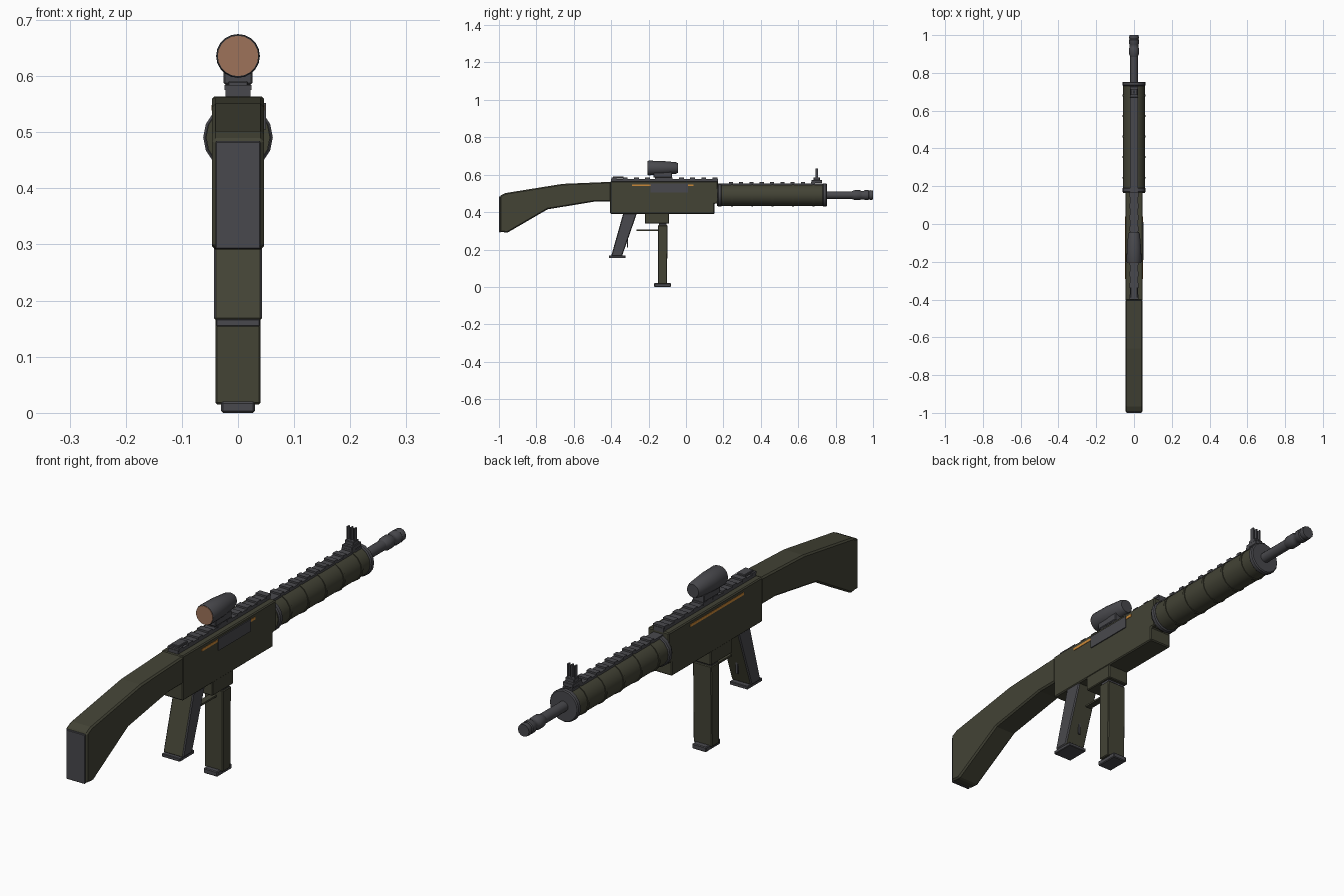
import bpy, bmesh, math

if "Cube" in bpy.data.objects:
    bpy.data.objects.remove(bpy.data.objects["Cube"])


def material(name, rgb):
    m = bpy.data.materials.new(name)
    m.diffuse_color = (*rgb, 1)
    m.use_nodes = True
    m.node_tree.nodes["Principled BSDF"].inputs["Base Color"].default_value = m.diffuse_color
    return m


OLIVE = material("olive", (0.056, 0.056, 0.036))
METAL = material("gunmetal", (0.066, 0.066, 0.074))
AMBER = material("amber", (0.60, 0.25, 0.04))
LENS = material("copper_lens", (0.34, 0.17, 0.10))


def finish(bm, name, mat, bevel=0.0, smooth=False):
    bmesh.ops.recalc_face_normals(bm, faces=bm.faces[:])
    me = bpy.data.meshes.new(name)
    bm.to_mesh(me)
    bm.free()
    ob = bpy.data.objects.new(name, me)
    bpy.context.collection.objects.link(ob)
    me.materials.append(mat)
    if bevel:
        mod = ob.modifiers.new("edge", 'BEVEL')
        mod.width = bevel
        mod.segments = 1
        mod.limit_method = 'ANGLE'
    if smooth:
        bpy.ops.object.select_all(action='DESELECT')
        ob.select_set(True)
        bpy.context.view_layer.objects.active = ob
        bpy.ops.object.shade_smooth_by_angle(angle=math.radians(35))
    return ob


def slab(name, pts, half, mat, bevel=0.0, x=0.0):
    """Side profile of (y, z) points, extruded across x."""
    bm = bmesh.new()
    a = [bm.verts.new((x - half, y, z)) for y, z in pts]
    b = [bm.verts.new((x + half, y, z)) for y, z in pts]
    bm.faces.new(a)
    bm.faces.new(b[::-1])
    for i in range(len(pts)):
        j = (i + 1) % len(pts)
        bm.faces.new((a[i], a[j], b[j], b[i]))
    return finish(bm, name, mat, bevel)


def box(name, y0, y1, z0, z1, half, mat, bevel=0.0, x=0.0):
    return slab(name, [(y0, z0), (y1, z0), (y1, z1), (y0, z1)], half, mat, bevel, x)


def lathe(name, prof, z, mat, n=16):
    """(y, radius) profile turned about an axis along y."""
    bm = bmesh.new()
    rings = [[bm.verts.new((r * math.cos(2 * math.pi * k / n), y,
                            z + r * math.sin(2 * math.pi * k / n)))
              for k in range(n)] for y, r in prof]
    for p, q in zip(rings, rings[1:]):
        for k in range(n):
            j = (k + 1) % n
            bm.faces.new((p[k], p[j], q[j], q[k]))
    bm.faces.new(rings[0])
    bm.faces.new(rings[-1])
    return finish(bm, name, mat, smooth=True)


# stock and butt plate
slab("stock", [(-0.995, 0.295), (-0.955, 0.29), (-0.74, 0.415), (-0.49, 0.456),
               (-0.40, 0.456), (-0.40, 0.562), (-0.66, 0.551), (-0.965, 0.502),
               (-0.995, 0.487)], 0.046, OLIVE, 0.006)
box("butt_plate", -1.0, -0.99, 0.292, 0.484, 0.040, METAL, 0.002)

# receiver
slab("receiver", [(-0.405, 0.39), (0.152, 0.39), (0.152, 0.445), (0.17, 0.445),
                  (0.17, 0.564), (-0.405, 0.564)], 0.046, OLIVE, 0.004)
box("magazine_well", -0.22, -0.09, 0.338, 0.395, 0.044, OLIVE, 0.003)
box("ejection_port", -0.19, 0.01, 0.505, 0.552, 0.003, METAL, x=0.0468)
for side, x in (("right", 0.046), ("left", -0.046)):
    box(side + "_stripe", -0.29, 0.04, 0.539, 0.549, 0.0015, AMBER, x=x)

# receiver rail with teeth, rear sight
box("receiver_rail", -0.40, 0.17, 0.56, 0.577, 0.022, METAL)
for i in range(10):
    y = -0.385 + i * 0.06
    box("receiver_rail_tooth", y - 0.013, y + 0.013, 0.575, 0.584, 0.024, METAL)
box("rear_sight", -0.39, -0.335, 0.58, 0.591, 0.018, METAL, 0.002)

# handguard with bands and rail
AXIS = 0.491
lathe("handguard", [(0.165, 0.057), (0.745, 0.057)], AXIS, OLIVE)
for i in range(5):
    y = 0.245 + i * 0.109
    lathe("handguard_band", [(y - 0.005, 0.060), (y + 0.005, 0.060)], AXIS, OLIVE)
for y in (0.180, 0.742):
    lathe("end_collar", [(y - 0.011, 0.058), (y - 0.007, 0.062), (y + 0.007, 0.062),
                         (y + 0.011, 0.058)], AXIS, METAL)
box("handguard_rail", 0.17, 0.73, 0.54, 0.553, 0.021, METAL)
for i in range(9):
    y = 0.24 + i * 0.055
    box("handguard_rail_tooth", y - 0.011, y + 0.011, 0.55, 0.560, 0.022, METAL)

# barrel and slotted muzzle
lathe("barrel", [(0.74, 0.020), (0.92, 0.020)], AXIS, METAL, 12)
lathe("muzzle", [(0.885, 0.020), (0.90, 0.026), (0.93, 0.026), (0.935, 0.023),
                 (0.95, 0.023), (0.955, 0.026), (0.975, 0.026), (0.979, 0.023),
                 (0.985, 0.026), (1.0, 0.024)], AXIS, METAL, 12)

# front sight
box("front_sight_base", 0.67, 0.728, 0.555, 0.572, 0.022, METAL, 0.002)
box("front_sight_block", 0.682, 0.716, 0.57, 0.586, 0.019, METAL, 0.002)
for x in (-0.015, 0, 0.015):
    box("front_sight_post", 0.692, 0.707, 0.584, 0.634, 0.003, METAL, x=x)

# scope
lathe("scope_body", [(-0.205, 0.037), (-0.200, 0.039), (-0.13, 0.038),
                     (-0.055, 0.031), (-0.042, 0.025)], 0.636, METAL, 20)
lathe("scope_lens", [(-0.207, 0.036), (-0.200, 0.036)], 0.636, LENS, 20)
box("scope_clamp", -0.165, -0.075, 0.570, 0.588, 0.022, METAL)
box("scope_mount", -0.175, -0.075, 0.585, 0.615, 0.026, METAL, 0.003)

# pistol grip, metal cheeks on both sides
grip = slab("pistol_grip", [(-0.400, 0.165), (-0.342, 0.165), (-0.262, 0.395),
                            (-0.335, 0.395)], 0.043, OLIVE, 0.004)
grip.data.materials.append(METAL)
for f in grip.data.polygons:
    f.material_index = int(abs(f.normal.x) > 0.9)
box("grip_cap", -0.413, -0.323, 0.154, 0.167, 0.039, METAL, 0.002)

# trigger and guard
box("trigger_guard", -0.265, -0.145, 0.300, 0.307, 0.012, OLIVE)
box("trigger", -0.316, -0.311, 0.21, 0.32, 0.004, METAL)

# magazine
slab("magazine", [(-0.150, 0.015), (-0.102, 0.015), (-0.098, 0.330),
                  (-0.150, 0.330)], 0.040, OLIVE, 0.003)
box("magazine_neck", -0.145, -0.103, 0.32, 0.345, 0.036, METAL)
box("magazine_base", -0.170, -0.080, 0.0, 0.02, 0.030, METAL, 0.003)
